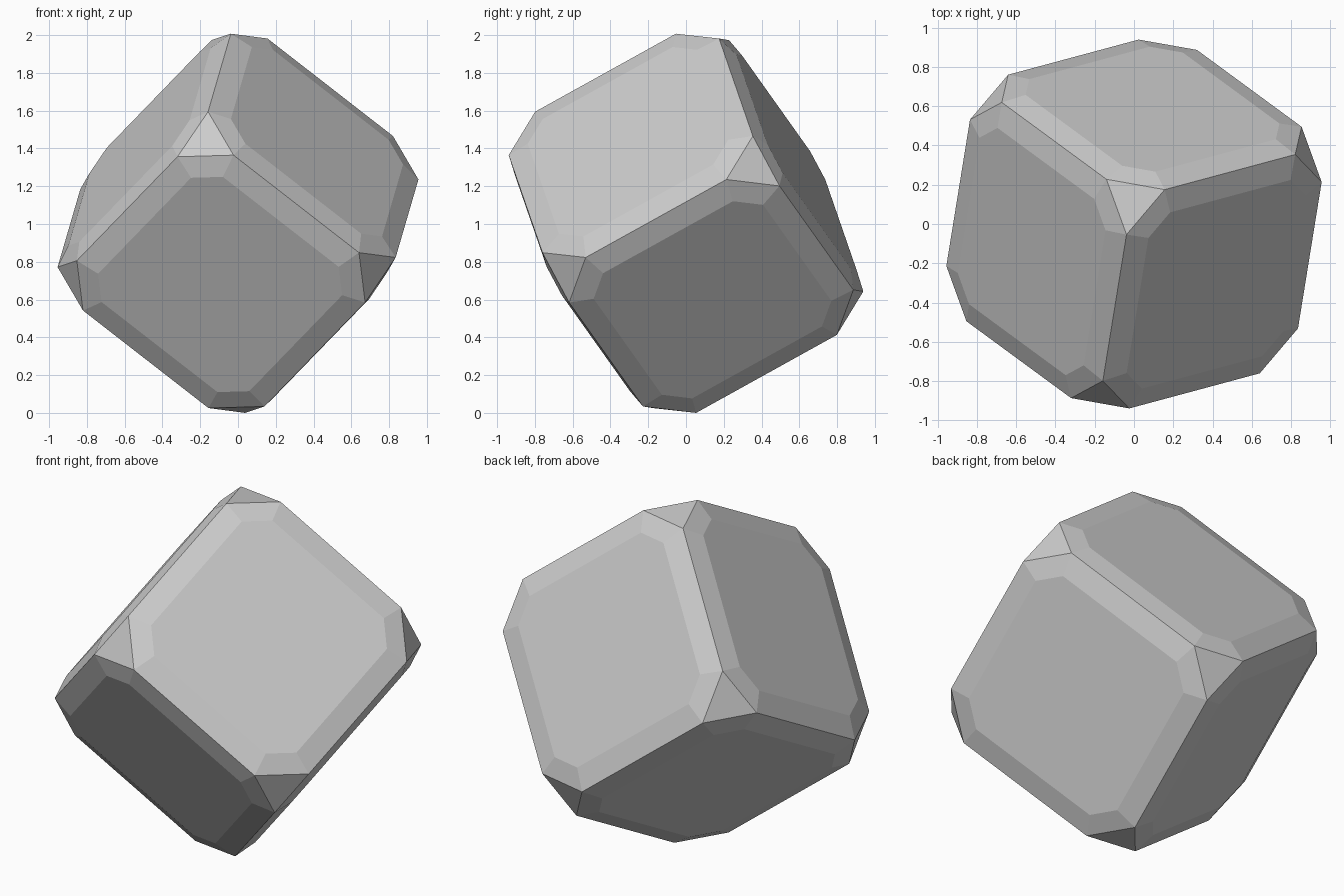
import bpy, bmesh
from mathutils import Vector, Matrix

cube = bpy.data.objects.get("Cube")
if cube:
    bpy.data.objects.remove(cube, do_unlink=True)

HALF = 0.643                     # half width of the block
CUT = 0.213                      # length cut from each edge at the corners
PANEL = (0.397, 0.518, 0.675)    # small, middle, large coordinate of panel corners

# Stone material
mat = bpy.data.materials.new("light grey")
mat.use_nodes = True
grey = (0.6, 0.6, 0.6, 1)
mat.diffuse_color = grey
mat.node_tree.nodes["Principled BSDF"].inputs["Base Color"].default_value = grey

# Cube with its corners cut off
bm = bmesh.new()
bmesh.ops.create_cube(bm, size=2 * HALF)
bmesh.ops.bevel(bm, geom=bm.verts[:], offset=CUT, offset_type='OFFSET',
                segments=1, profile=0.5, affect='VERTICES')

# Keep the cut exact on every corner
for v in bm.verts:
    i = min(range(3), key=lambda k: abs(v.co[k]))
    v.co[i] = (HALF - CUT) * (1 if v.co[i] > 0 else -1)
bm.normal_update()

# Raised eight-sided panel on each side, with a shallow sloping border
sides = [f for f in bm.faces if len(f.verts) == 8]
bmesh.ops.inset_individual(bm, faces=sides, thickness=0.12, depth=0.03)
for f in sides:
    for v in f.verts:
        order = sorted(range(3), key=lambda k: abs(v.co[k]))
        for k, size in zip(order, PANEL):
            v.co[k] = size if v.co[k] > 0 else -size

# Tip the block onto one corner
e1 = Vector((0.14, 0.866, 0.48)).normalized()
e2 = Vector((0.772, 0.206, -0.601))
e2 = (e2 - e1 * e2.dot(e1)).normalized()
e3 = e1.cross(e2)
tilt = Matrix((e1, e2, e3)).transposed().to_4x4()
bmesh.ops.transform(bm, matrix=Matrix.Translation((0, 0, 1)) @ tilt, verts=bm.verts)
low = min(v.co.z for v in bm.verts)
bmesh.ops.translate(bm, vec=(0, 0, -low), verts=bm.verts)
bmesh.ops.recalc_face_normals(bm, faces=bm.faces)

mesh = bpy.data.meshes.new("cut_corner_block")
bm.to_mesh(mesh)
bm.free()
mesh.materials.append(mat)
block = bpy.data.objects.new("cut_corner_block", mesh)
bpy.context.collection.objects.link(block)
